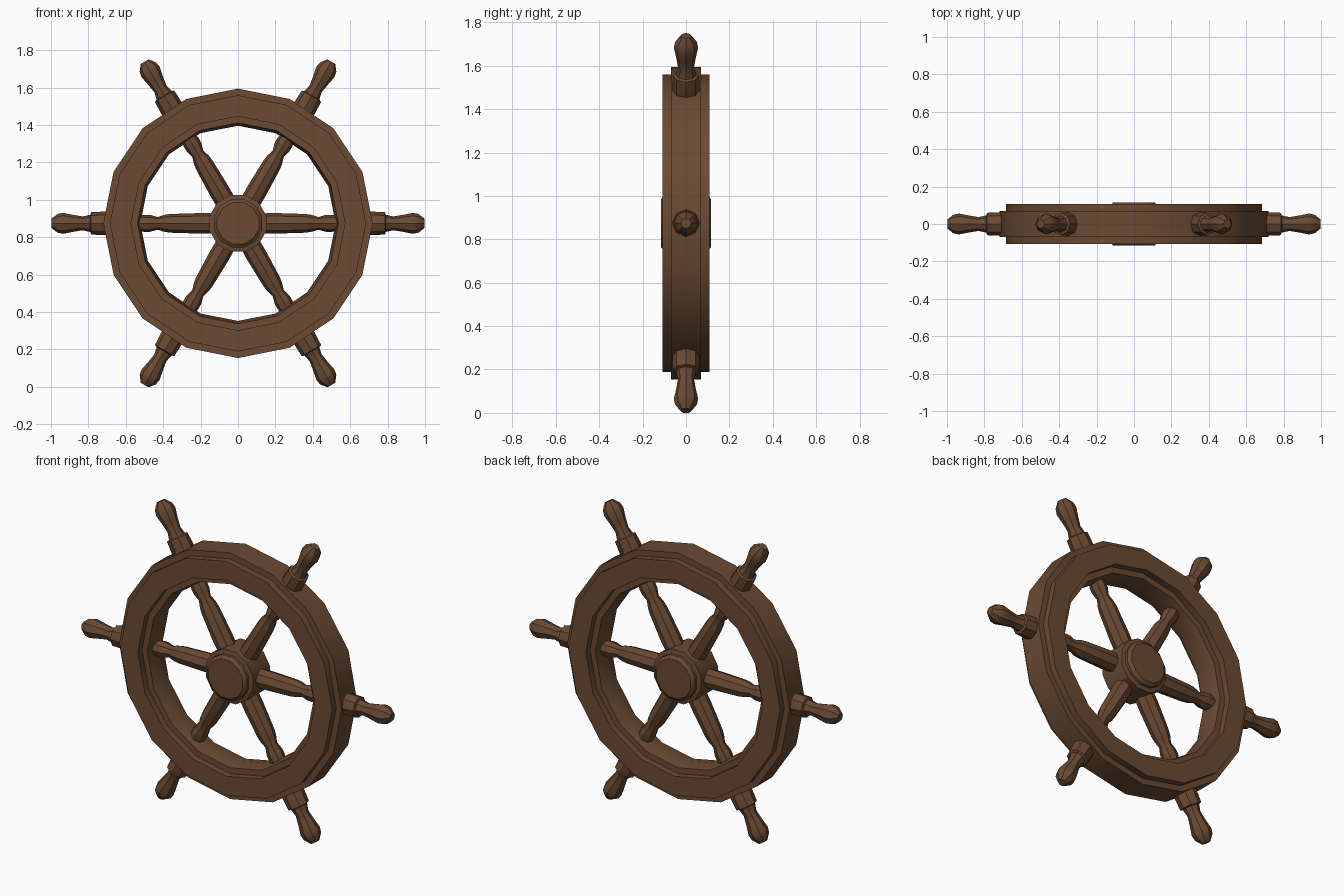
import bpy, bmesh, math
from mathutils import Matrix

if "Cube" in bpy.data.objects:
    bpy.data.objects.remove(bpy.data.objects["Cube"])

CENTRE_Z = 0.874

wood = bpy.data.materials.new("dark brown wood")
wood.diffuse_color = (0.145, 0.069, 0.033, 1)
wood.use_nodes = True
wood.node_tree.nodes["Principled BSDF"].inputs["Base Color"].default_value = wood.diffuse_color


def lathe(name, profile, sides, matrix, closed=False, phase=0.0):
    """Spin (radius, height) points about local z, then place with matrix."""
    bm = bmesh.new()
    rings = []
    for r, h in profile:
        rings.append([bm.verts.new((r * math.cos(phase + math.tau * i / sides),
                                    r * math.sin(phase + math.tau * i / sides), h))
                      for i in range(sides)])
    pairs = list(zip(rings, rings[1:]))
    if closed:
        pairs.append((rings[-1], rings[0]))
    for a, b in pairs:
        for i in range(sides):
            j = (i + 1) % sides
            bm.faces.new((a[i], a[j], b[j], b[i]))
    if not closed:
        bm.faces.new(rings[0])
        bm.faces.new(rings[-1])
    bmesh.ops.recalc_face_normals(bm, faces=bm.faces)
    bm.transform(matrix)
    me = bpy.data.meshes.new(name)
    bm.to_mesh(me)
    bm.free()
    me.materials.append(wood)
    ob = bpy.data.objects.new(name, me)
    ob.location = (0, 0, CENTRE_Z)
    bpy.context.collection.objects.link(ob)
    bpy.ops.object.select_all(action='DESELECT')
    ob.select_set(True)
    bpy.context.view_layer.objects.active = ob
    bpy.ops.object.shade_smooth_by_angle(angle=math.radians(30))
    return ob


def mirrored(half):
    return half + [(r, -h) for r, h in reversed(half)]


face_front = Matrix.Rotation(math.pi / 2, 4, 'X')

# Stepped 16-sided rim
rim = [(0.522, 0.0), (0.537, 0.07), (0.572, 0.07), (0.572, 0.108),
       (0.685, 0.108), (0.685, 0.07), (0.72, 0.07)]
rim = rim + [(r, -h) for r, h in reversed(rim[1:])]
lathe("rim", rim, 16, face_front, closed=True)

# Hub with raised cap on both faces
hub = [(0.115, 0.115), (0.133, 0.1), (0.133, 0.085), (0.157, 0.08)]
lathe("hub", mirrored(hub), 12, face_front, phase=math.pi / 12)

# Turned spokes: shaft, neck, bulb, collar and handle
spoke = [(0.053, 0.10), (0.055, 0.20), (0.050, 0.36), (0.046, 0.39),
         (0.034, 0.43), (0.045, 0.47), (0.046, 0.50), (0.036, 0.55),
         (0.036, 0.68), (0.060, 0.69), (0.063, 0.71), (0.060, 0.785),
         (0.046, 0.79), (0.037, 0.83), (0.045, 0.88), (0.056, 0.935),
         (0.050, 0.965), (0.024, 0.998)]
for k in range(6):
    turn = Matrix.Rotation(math.pi / 2 + k * math.pi / 3, 4, 'Y')
    lathe(f"spoke_{k + 1}", spoke, 8, turn)
